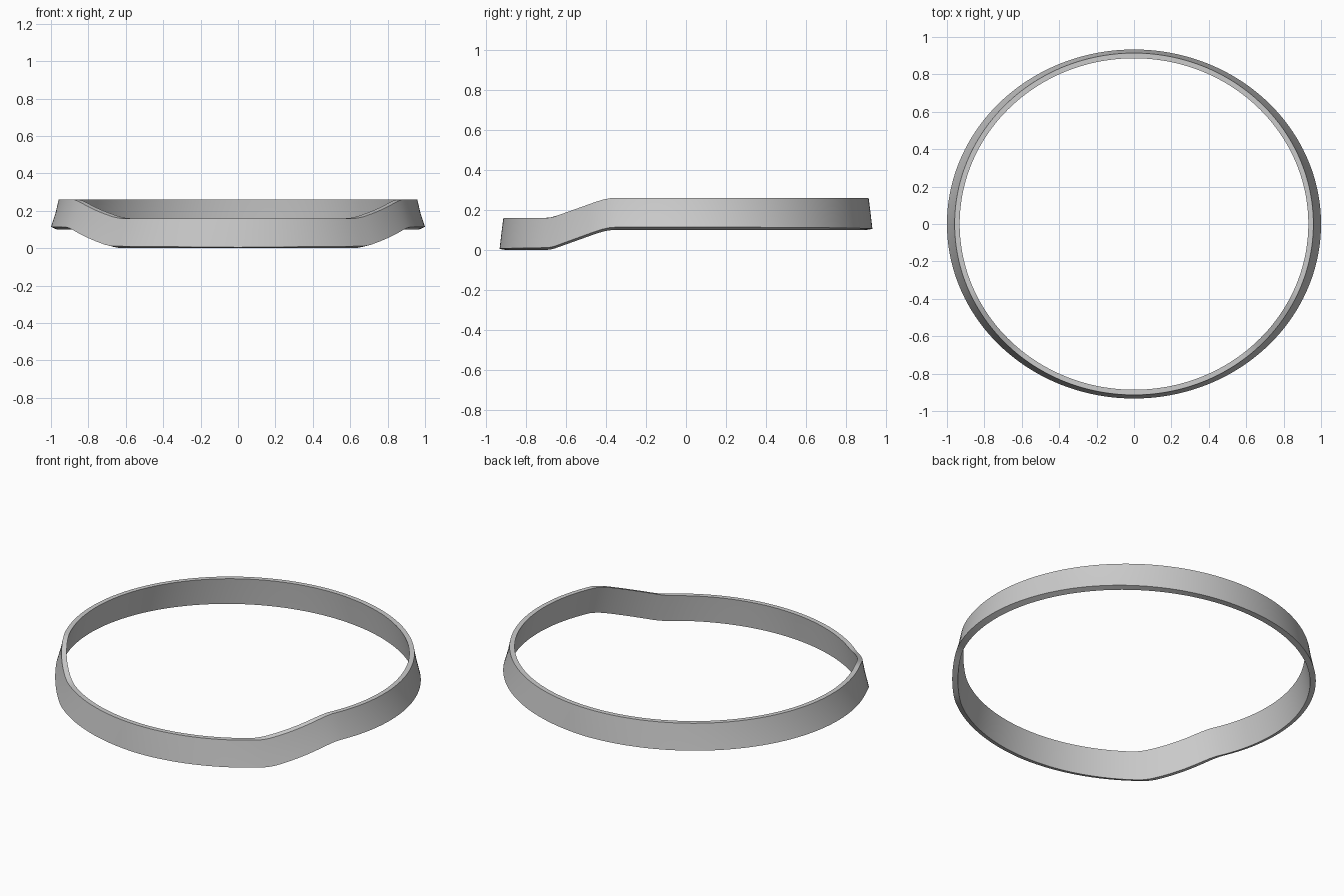
import bpy, bmesh, math

if "Cube" in bpy.data.objects:
    bpy.data.objects.remove(bpy.data.objects["Cube"])

SEGMENTS = 256

# Cross-section, going round: x radius, y radius, height above the step line
PROFILE = [
    (1.000, 0.933, 0.010),   # outer bottom
    (0.975, 0.923, 0.090),   # outer middle, slightly concave
    (0.959, 0.914, 0.160),   # outer top
    (0.932, 0.886, 0.160),   # inner top
    (0.948, 0.895, 0.090),   # inner middle
    (0.968, 0.905, 0.000),   # inner bottom
]


def step(y):
    """Height of the band: low front, ramp, raised back."""
    pts = [(-0.69, 0.0), (-0.66, 0.006), (-0.45, 0.081), (-0.41, 0.093), (-0.37, 0.1)]
    if y <= pts[0][0]:
        return 0.0
    for (y0, z0), (y1, z1) in zip(pts, pts[1:]):
        if y <= y1:
            return z0 + (z1 - z0) * (y - y0) / (y1 - y0)
    return 0.1


# Band: sweep the profile around the ellipse
bm = bmesh.new()
rings = []
for i in range(SEGMENTS):
    a = 2 * math.pi * i / SEGMENTS
    c, s = math.cos(a), math.sin(a)
    ring = []
    for k, (rx, ry, h) in enumerate(PROFILE):
        if k == 0:
            h = 0.005 + 0.009 * abs(c)   # bottom bevel is deeper at the sides
        y = ry * s
        ring.append(bm.verts.new((rx * c, y, h + step(y))))
    rings.append(ring)

n = len(PROFILE)
for i in range(SEGMENTS):
    r0, r1 = rings[i], rings[(i + 1) % SEGMENTS]
    for k in range(n):
        m = (k + 1) % n
        bm.faces.new((r0[k], r1[k], r1[m], r0[m]))
bmesh.ops.recalc_face_normals(bm, faces=bm.faces)

mesh = bpy.data.meshes.new("stepped_band")
bm.to_mesh(mesh)
bm.free()
band = bpy.data.objects.new("stepped_band", mesh)
bpy.context.collection.objects.link(band)

# Smooth walls with crisp rims
bpy.context.view_layer.objects.active = band
band.select_set(True)
bpy.ops.object.shade_smooth_by_angle(angle=math.radians(35))
